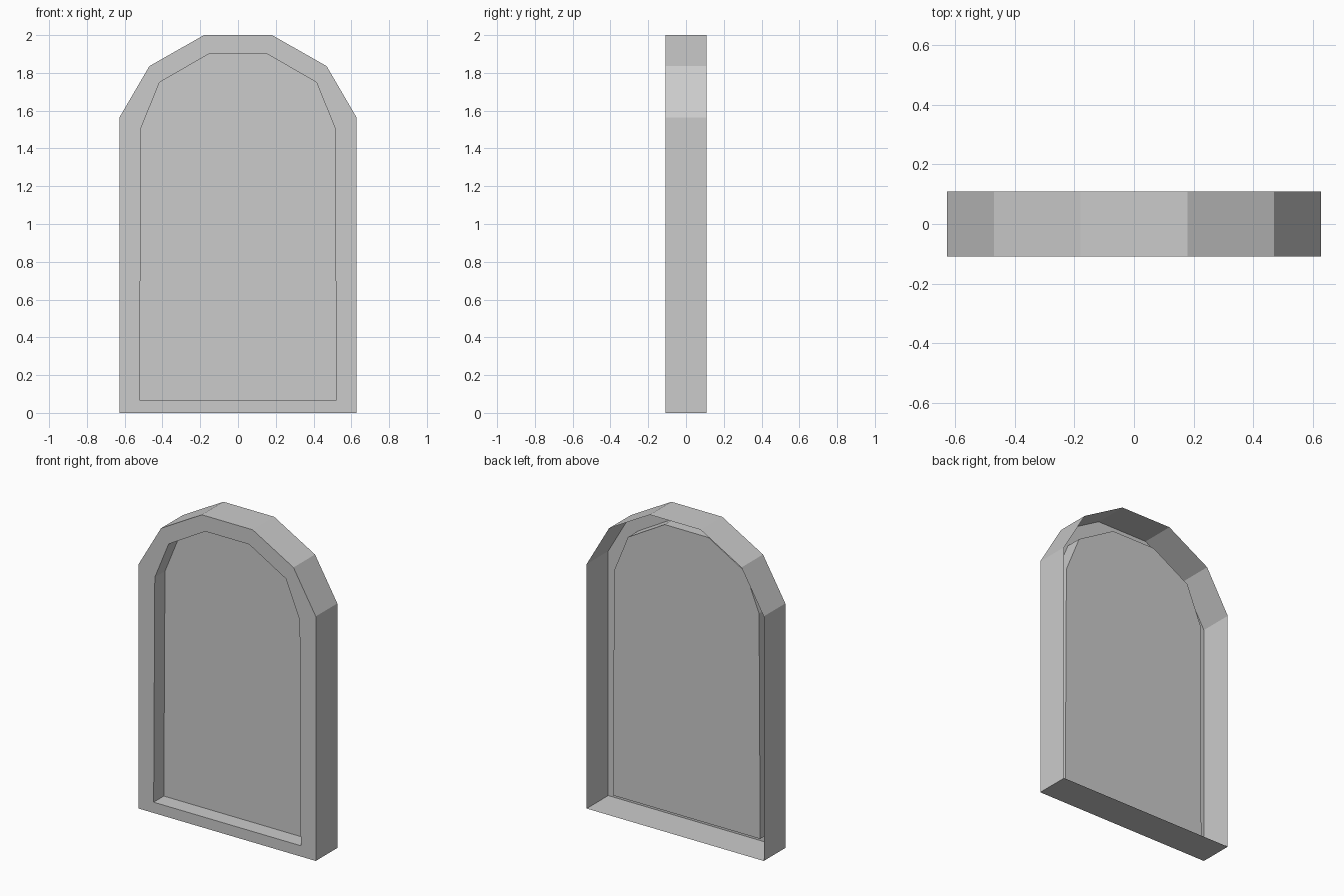
import bpy, bmesh

if "Cube" in bpy.data.objects:
    bpy.data.objects.remove(bpy.data.objects["Cube"])

HALF_DEPTH = 0.109
PANEL_Y = -0.006

# right half of each arch outline (x, z), bottom to top
OUTER = [(0.627, 0.0), (0.627, 1.565), (0.469, 1.836), (0.18, 2.0)]
INNER = [(0.521, 0.069), (0.513, 1.51), (0.415, 1.75), (0.155, 1.90)]


def loop(bm, half, y):
    """Mirror a half outline into a closed loop of vertices at depth y."""
    pts = half + [(-x, z) for x, z in reversed(half)]
    return [bm.verts.new((x, y, z)) for x, z in pts]


def bridge(bm, a, b):
    n = len(a)
    for i in range(n):
        j = (i + 1) % n
        bm.faces.new((a[i], a[j], b[j], b[i]))


def make_object(name, bm):
    mesh = bpy.data.meshes.new(name)
    bm.to_mesh(mesh)
    bm.free()
    obj = bpy.data.objects.new(name, mesh)
    bpy.context.collection.objects.link(obj)
    return obj


# arched shell, open at the back: outer wall, front rim, inner reveal, panel
bm = bmesh.new()
rings = [loop(bm, OUTER, HALF_DEPTH), loop(bm, OUTER, -HALF_DEPTH),
         loop(bm, INNER, -HALF_DEPTH), loop(bm, INNER, PANEL_Y)]
for a, b in zip(rings, rings[1:]):
    bridge(bm, a, b)
bm.faces.new(rings[-1])
bm.normal_update()
# the panel must face the front
if bm.faces[:] and sum(f.normal.y for f in bm.faces if len(f.verts) > 4) > 0:
    bmesh.ops.reverse_faces(bm, faces=bm.faces[:])
make_object("arched_window_frame", bm)
